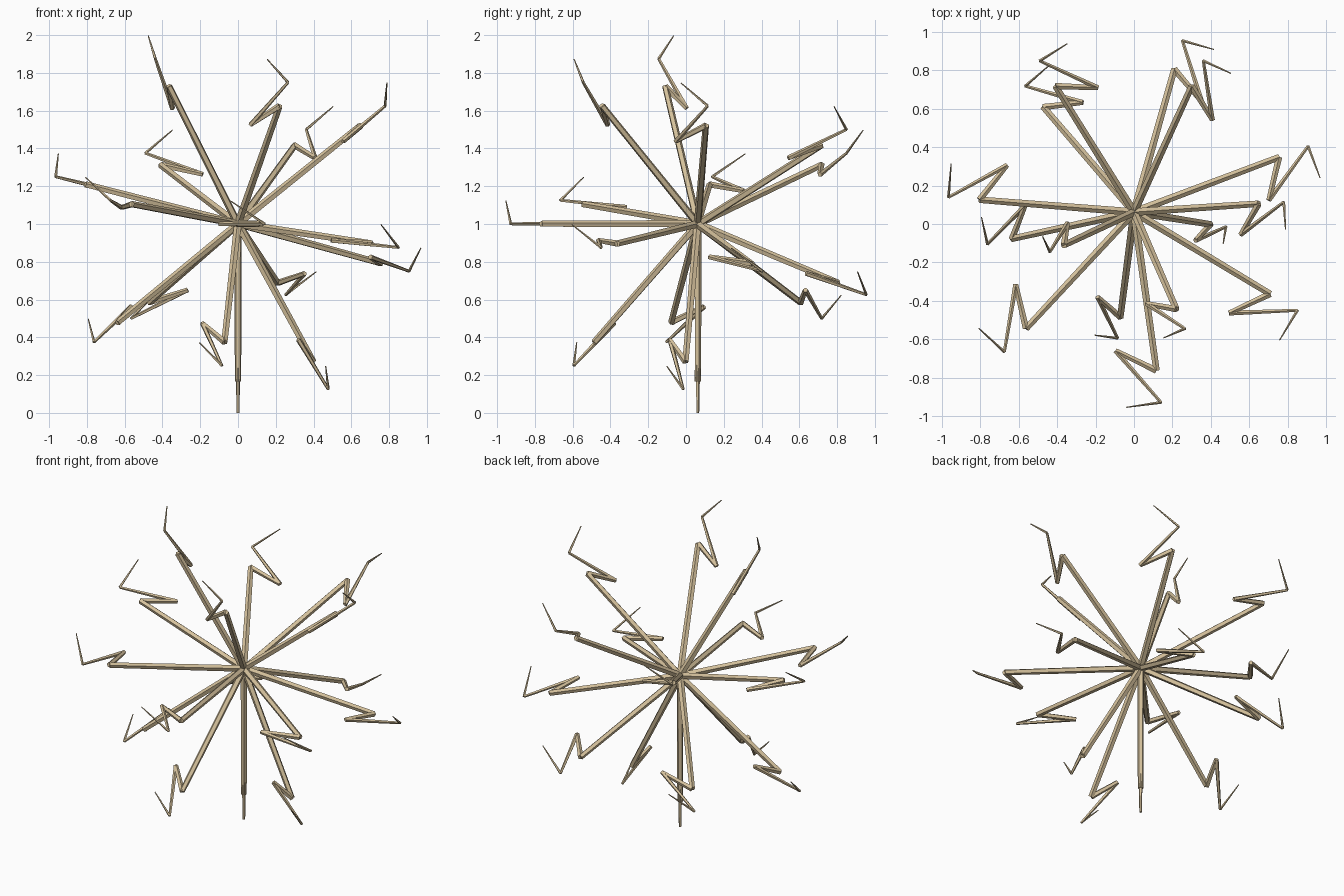
import bpy, bmesh, math
from mathutils import Vector, Matrix

if "Cube" in bpy.data.objects:
    bpy.data.objects.remove(bpy.data.objects["Cube"])

CENTER = Vector((0.0, 0.062, 1.0))
UP = Vector((0, 0, 1))
ARMS = 16
SIDES = 5
RADII = (0.021, 0.0175, 0.0135, 0.008, 0.003)   # thickness at each joint

mat = bpy.data.materials.new("tan")
mat.diffuse_color = (0.66, 0.53, 0.33, 1)
mat.use_nodes = True
mat.node_tree.nodes["Principled BSDF"].inputs["Base Color"].default_value = mat.diffuse_color


def add_segment(bm, a, b, ra, rb):
    """Tapered flat-sided rod from a to b."""
    d = b - a
    m = (Matrix.Translation((a + b) / 2)
         @ d.to_track_quat('Z', 'Y').to_matrix().to_4x4())
    bmesh.ops.create_cone(bm, cap_ends=True, segments=SIDES, radius1=ra,
                          radius2=rb, depth=d.length, matrix=m)


def bolt_arm(name, d):
    """Zigzag arm: long trunk, kick back sideways, forward spike, bent tip."""
    side = d.cross(UP)          # vanishes for the vertical arm
    elbow = CENTER + d * 0.833
    back = CENTER + d * 0.70 + side * 0.197
    spike = CENTER + d
    tip = spike + side * 0.182 + UP * 0.122
    joints = [CENTER, elbow, back, spike, tip]
    bm = bmesh.new()
    for i in range(4):
        add_segment(bm, joints[i], joints[i + 1], RADII[i], RADII[i + 1])
    bmesh.ops.recalc_face_normals(bm, faces=bm.faces)
    me = bpy.data.meshes.new(name)
    bm.to_mesh(me)
    bm.free()
    me.materials.append(mat)
    ob = bpy.data.objects.new(name, me)
    bpy.context.collection.objects.link(ob)


# Arms spread evenly over a sphere along a spiral
for i in range(ARMS):
    z = -1 + 2 * i / ARMS
    phi = math.acos(z)
    theta = math.sqrt(ARMS * math.pi) * phi
    bolt_arm(f"bolt_arm_{i + 1:02d}",
             Vector((math.cos(theta) * math.sin(phi),
                     math.sin(theta) * math.sin(phi), z)))
